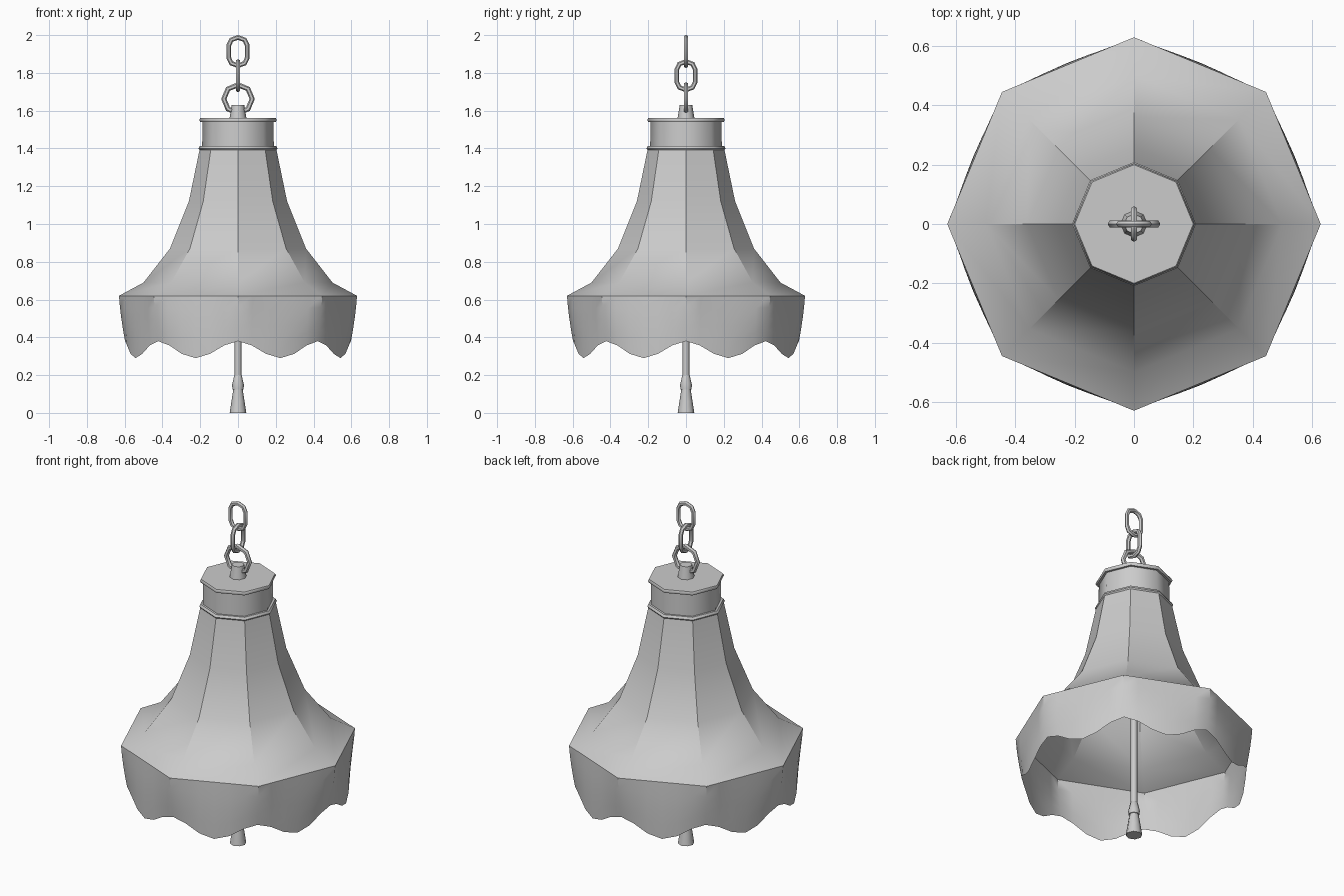
import bpy, math
from mathutils import Vector

if "Cube" in bpy.data.objects:
    bpy.data.objects.remove(bpy.data.objects["Cube"])


def make(name, verts, faces, angle=32):
    me = bpy.data.meshes.new(name)
    me.from_pydata(verts, [], faces)
    me.shade_smooth()
    me.set_sharp_from_angle(angle=math.radians(angle))
    ob = bpy.data.objects.new(name, me)
    bpy.context.collection.objects.link(ob)
    return ob


def lathe(name, profile, n=8, cap_start=False, cap_end=False, closed=False, angle=32):
    """Revolve (radius, z) points, listed from bottom to top, in n sides."""
    verts = [(r * math.cos(2 * math.pi * k / n), r * math.sin(2 * math.pi * k / n), z)
             for r, z in profile for k in range(n)]
    m = len(profile)
    faces = []
    for i in range(m if closed else m - 1):
        a, b = i * n, ((i + 1) % m) * n
        for k in range(n):
            j = (k + 1) % n
            faces.append((a + k, a + j, b + j, b + k))
    if cap_start:
        faces.append(tuple(reversed(range(n))))
    if cap_end:
        faces.append(tuple(range((m - 1) * n, m * n)))
    return make(name, verts, faces, angle)


def link(name, path, zc, tube, turned, sides=6):
    """Closed tube along (u, z) points; turned links lie in the yz plane."""
    pts = [Vector((u, 0, z)) for u, z in path]
    n = len(pts)
    verts, faces = [], []
    for i, p in enumerate(pts):
        d0 = (p - pts[i - 1]).normalized()
        d1 = (pts[(i + 1) % n] - p).normalized()
        tan = (d0 + d1).normalized()
        out = Vector((tan.z, 0, -tan.x)) / max(tan.dot(d1), 0.5)
        for k in range(sides):
            a = 2 * math.pi * k / sides
            v = p + tube * (math.cos(a) * out + math.sin(a) * Vector((0, 1, 0)))
            verts.append((-v.y, v.x, v.z + zc) if turned else (v.x, v.y, v.z + zc))
    for i in range(n):
        a, b = i * sides, ((i + 1) % n) * sides
        for k in range(sides):
            j = (k + 1) % sides
            faces.append((a + k, b + k, b + j, a + j))
    return make(name, verts, faces, 50)


# Flared eight-panel shade
lathe("shade", [(0.63, 0.62), (0.50, 0.69), (0.36, 0.87), (0.26, 1.12), (0.20, 1.41)])

# Scalloped skirt: octagonal at the top, rounder toward the wavy hem
STEPS, ROWS = 6, 4
cols = 8 * STEPS
verts, faces = [], []
for row in range(ROWS + 1):
    s = row / ROWS
    for c in range(cols):
        t = (c % STEPS) / STEPS
        a0 = (c // STEPS) * math.pi / 4
        p = Vector((math.cos(a0), math.sin(a0), 0)).lerp(
            Vector((math.cos(a0 + math.pi / 4), math.sin(a0 + math.pi / 4), 0)), t)
        hem = 0.335 + 0.045 * math.cos(2 * math.pi * t)
        z = 0.62 + (hem - 0.62) * s
        radius = 0.63 - 0.025 * s ** 1.5
        p = p.lerp(p.normalized() * 0.985, s * 0.75) * radius
        verts.append((p.x, p.y, z))
for row in range(ROWS):
    for c in range(cols):
        d = (c + 1) % cols
        a, b = row * cols, (row + 1) * cols
        faces.append((b + c, b + d, a + d, a + c))
make("skirt", verts, faces, 40)

# Collar with rounded rims and flat lid
lathe("collar", [(0.19, 1.40), (0.187, 1.55)], cap_end=True, angle=50)
lathe("lower_rim", [(0.185, 1.39), (0.202, 1.39), (0.209, 1.40), (0.202, 1.413), (0.185, 1.413)],
      closed=True, angle=50)
lathe("lid", [(0.185, 1.54), (0.200, 1.54), (0.205, 1.55), (0.200, 1.56)],
      cap_start=True, cap_end=True, angle=50)

# Chain mount
lathe("chain_mount", [(0.045, 1.56), (0.033, 1.63)], cap_end=True, angle=50)

# Chain: one round link, then two long links at right angles
ring = [(0.075 * math.cos(math.pi * k / 4), 0.075 * math.sin(math.pi * k / 4)) for k in range(8)]
oval = [(0.048, -0.035), (0.048, 0.035), (0.035, 0.062), (0, 0.075),
        (-0.035, 0.062), (-0.048, 0.035), (-0.048, -0.035), (-0.035, -0.062),
        (0, -0.075), (0.035, -0.062)]
link("round_link", ring, 1.662, 0.013, False)
link("middle_link", oval, 1.785, 0.012, True)
link("top_link", oval, 1.913, 0.012, False)

# Pull cord and tassel
lathe("pull_cord", [(0.018, 0.19), (0.018, 1.55)], angle=50)
lathe("tassel_knob", [(0.022, 0.125), (0.030, 0.125), (0.031, 0.15), (0.020, 0.197), (0.018, 0.20)],
      cap_start=True, cap_end=True, angle=50)
lathe("tassel", [(0.044, 0.0), (0.035, 0.06), (0.024, 0.13)], cap_start=True, cap_end=True, angle=50)
